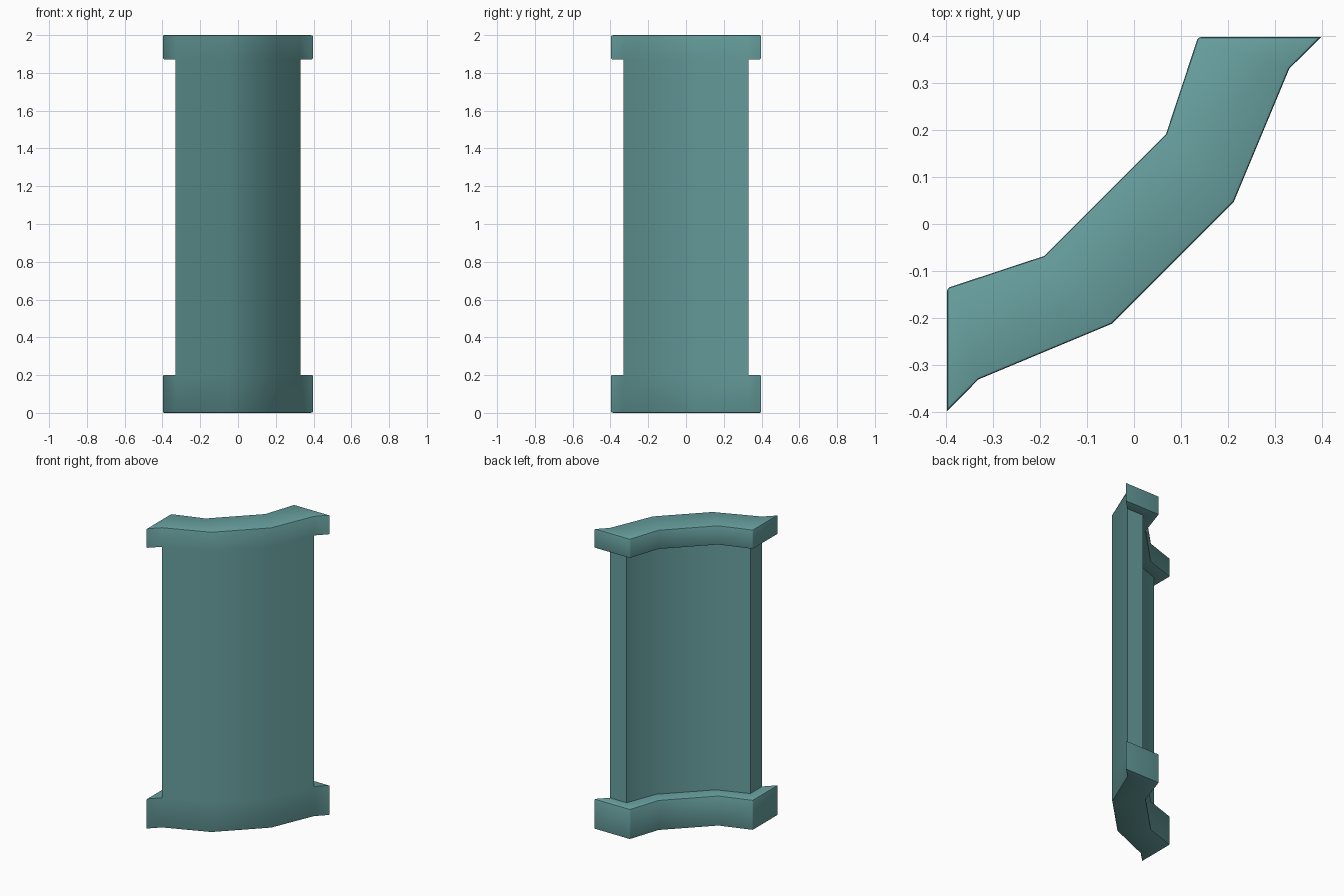
import bpy, bmesh, math

if "Cube" in bpy.data.objects:
    bpy.data.objects.remove(bpy.data.objects["Cube"])

# Plan half-outlines, listed from the +x/+y end to the middle; the other half is mirrored
OUTER = [(0.33, 0.33), (0.212, 0.047)]                         # front face, shared by caps and shaft
CAP_INNER = [(0.397, 0.397), (0.136, 0.397), (0.068, 0.191)]   # flared tip, corner, bend
SHAFT_INNER = [(0.206, 0.33), (0.130, 0.129)]                  # recessed back
Z_BASE, Z_TOP, HEIGHT = 0.20, 1.872, 2.0


def mirrored(points):
    """Mirror a half-outline across the diagonal axis of symmetry."""
    return points + [(-y, -x) for x, y in reversed(points)]


front, cap_back, shaft_back = map(mirrored, (OUTER, CAP_INNER, SHAFT_INNER))

bm = bmesh.new()


def row(points, z):
    return [bm.verts.new((x, y, z)) for x, y in points]


def walls(a, b):
    for i in range(len(a)):
        j = (i + 1) % len(a)
        bm.faces.new((a[i], a[j], b[j], b[i]))


def loop(f, b):
    return list(b) + list(reversed(f))


# Vertex rows at each level of the front, the blocks and the shaft
levels = (0.0, Z_BASE, Z_TOP, HEIGHT)
fronts = [row(front, z) for z in levels]
backs = [row(cap_back, z) for z in levels]
shafts = [row(shaft_back, z) for z in (Z_BASE, Z_TOP)]

# Base block and top block
for lo, hi in ((0, 1), (2, 3)):
    walls(loop(fronts[lo], backs[lo]), loop(fronts[hi], backs[hi]))
for k in (0, 3):
    bm.faces.new(loop(fronts[k], backs[k]))

# Curved shaft between the blocks
walls(loop(fronts[1], shafts[0]), loop(fronts[2], shafts[1]))

# Ledges between block outline and shaft
for k, s in ((1, shafts[0]), (2, shafts[1])):
    f = fronts[k]
    bm.faces.new(backs[k] + [f[-1]] + s[::-1] + [f[0]])

bmesh.ops.recalc_face_normals(bm, faces=bm.faces[:])

# Softened block edges: rims and back corners, but not the shaft or the pointed tips
skip = set(fronts[1] + fronts[2] + shafts[0] + shafts[1])
tips = {r[i] for r in backs for i in (0, -1)}
soft = [e for e in bm.edges
        if e.calc_face_angle_signed() > math.radians(50)
        and not skip.intersection(e.verts)
        and not all(v in tips for v in e.verts)]
bmesh.ops.bevel(bm, geom=soft, offset=0.006, segments=2, profile=0.5,
                affect='EDGES', clamp_overlap=True)
# Triangulate concave faces cleanly
bmesh.ops.triangulate(bm, faces=[f for f in bm.faces if len(f.verts) > 4])
bmesh.ops.recalc_face_normals(bm, faces=bm.faces[:])

mesh = bpy.data.meshes.new("curved_wall_pillar")
bm.to_mesh(mesh)
bm.free()
pillar = bpy.data.objects.new("curved_wall_pillar", mesh)
bpy.context.collection.objects.link(pillar)

teal = bpy.data.materials.new("muted_teal")
teal.diffuse_color = (0.138, 0.355, 0.350, 1.0)
teal.use_nodes = True
teal.node_tree.nodes["Principled BSDF"].inputs["Base Color"].default_value = teal.diffuse_color
mesh.materials.append(teal)

bpy.context.view_layer.objects.active = pillar
pillar.select_set(True)
bpy.ops.object.shade_smooth_by_angle(angle=math.radians(40))
